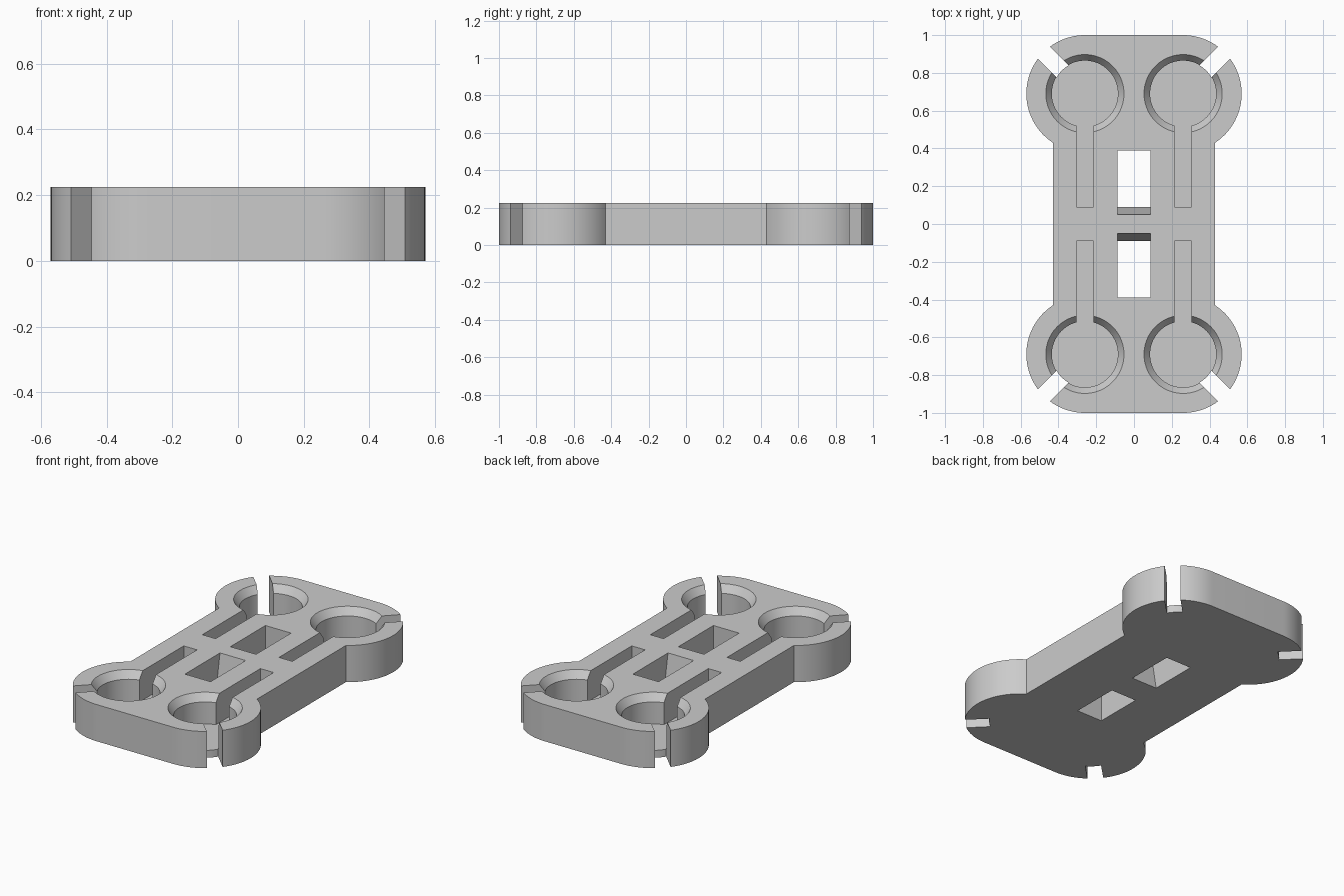
import bpy
import bmesh
from math import acos, asin, cos, sin, pi
from mathutils import Matrix, Vector

cube = bpy.data.objects.get("Cube")
if cube:
    bpy.data.objects.remove(cube, do_unlink=True)

HEIGHT, FLOOR, OVER = 0.225, 0.045, 0.05
CX, CY = 0.26, 0.69            # cup centres
LOBE, CUP, RIM = 0.31, 0.175, 0.207
WAIST = 0.43                   # half width of the middle
SLOT = 0.045                   # half width of slots and channels

grey = bpy.data.materials.new("light grey")
grey.use_nodes = True
grey.diffuse_color = (0.6, 0.6, 0.6, 1)
grey.node_tree.nodes["Principled BSDF"].inputs["Base Color"].default_value = (0.6, 0.6, 0.6, 1)


def arc(radius, start, end, steps):
    return [(radius * cos(start + (end - start) * i / steps),
             radius * sin(start + (end - start) * i / steps)) for i in range(steps + 1)]


def make_object(name, bm):
    bmesh.ops.recalc_face_normals(bm, faces=bm.faces)
    mesh = bpy.data.meshes.new(name)
    bm.to_mesh(mesh)
    bm.free()
    mesh.materials.append(grey)
    obj = bpy.data.objects.new(name, mesh)
    bpy.context.collection.objects.link(obj)
    return obj


def prism(name, points, direction):
    """Extrude a flat outline of 3D points along a direction."""
    bm = bmesh.new()
    face = bm.faces.new([bm.verts.new(p) for p in points])
    out = bmesh.ops.extrude_face_region(bm, geom=[face])
    bmesh.ops.translate(bm, vec=direction,
                        verts=[v for v in out["geom"] if isinstance(v, bmesh.types.BMVert)])
    return make_object(name, bm)


def upright(name, outline, low, high):
    return prism(name, [(x, y, low) for x, y in outline], Vector((0, 0, high - low)))


def cup_cutter(x, y):
    """Straight bore with a flared mouth, carried on above the top."""
    drop = 0.045
    flare = (RIM - CUP) / drop
    rings = [(CUP, FLOOR), (CUP, HEIGHT - drop), (RIM + flare * OVER, HEIGHT + OVER)]
    bm = bmesh.new()
    loops = [[bm.verts.new((x + px, y + py, z)) for px, py in arc(r, 0, 2 * pi, 72)[:-1]]
             for r, z in rings]
    bm.faces.new(loops[0])
    bm.faces.new(loops[-1])
    for a, b in zip(loops, loops[1:]):
        for i in range(len(a)):
            j = (i + 1) % len(a)
            bm.faces.new((a[i], a[j], b[j], b[i]))
    return make_object("cup_cutter", bm)


def cut(target, cutter):
    mod = target.modifiers.new("cut", "BOOLEAN")
    mod.operation, mod.solver, mod.object = "DIFFERENCE", "EXACT", cutter
    graph = bpy.context.evaluated_depsgraph_get()
    mesh = bpy.data.meshes.new_from_object(target.evaluated_get(graph))
    target.modifiers.clear()
    target.data = mesh
    bpy.data.objects.remove(cutter, do_unlink=True)


# Plate outline: one lobed corner, mirrored to the other three
corner = [(CX + x, CY + y) for x, y in arc(LOBE, -acos((WAIST - CX) / LOBE), pi / 2, 36)]
half = corner + [(-x, y) for x, y in reversed(corner)]
plate = upright("holder_plate", half + [(-x, -y) for x, y in half], 0, HEIGHT)

# Cups, corner slots and straight channels
spread = asin(SLOT / CUP)
inner = arc(CUP - 0.002, -spread, spread, 8)
slot = inner + [(0.4, SLOT), (0.4, -SLOT)]
turn = Matrix.Rotation(pi / 4, 2)
for sx in (1, -1):
    for sy in (1, -1):
        cut(plate, cup_cutter(sx * CX, sy * CY))
        turned = [turn @ Vector(p) for p in slot]
        cut(plate, upright("slot_cutter", [(sx * (CX + p.x), sy * (CY + p.y)) for p in turned],
                           -OVER, HEIGHT + OVER))
        channel = [(sx * (CX + dx), sy * y) for dx, y in
                   ((-SLOT, 0.09), (SLOT, 0.09), (SLOT, 0.6), (-SLOT, 0.6))]
        cut(plate, upright("channel_cutter", channel, FLOOR, HEIGHT + OVER))

# Two through windows with a sloped wall towards the middle
lean = 0.04 / HEIGHT
for sy in (1, -1):
    side = [(0.05 - lean * OVER, HEIGHT + OVER), (0.39, HEIGHT + OVER),
            (0.39, -OVER), (0.09 + lean * OVER, -OVER)]
    cut(plate, prism("window_cutter", [(-0.087, sy * y, z) for y, z in side],
                     Vector((0.174, 0, 0))))

bpy.context.view_layer.objects.active = plate
plate.select_set(True)
bpy.ops.object.shade_smooth_by_angle(angle=pi / 6)
